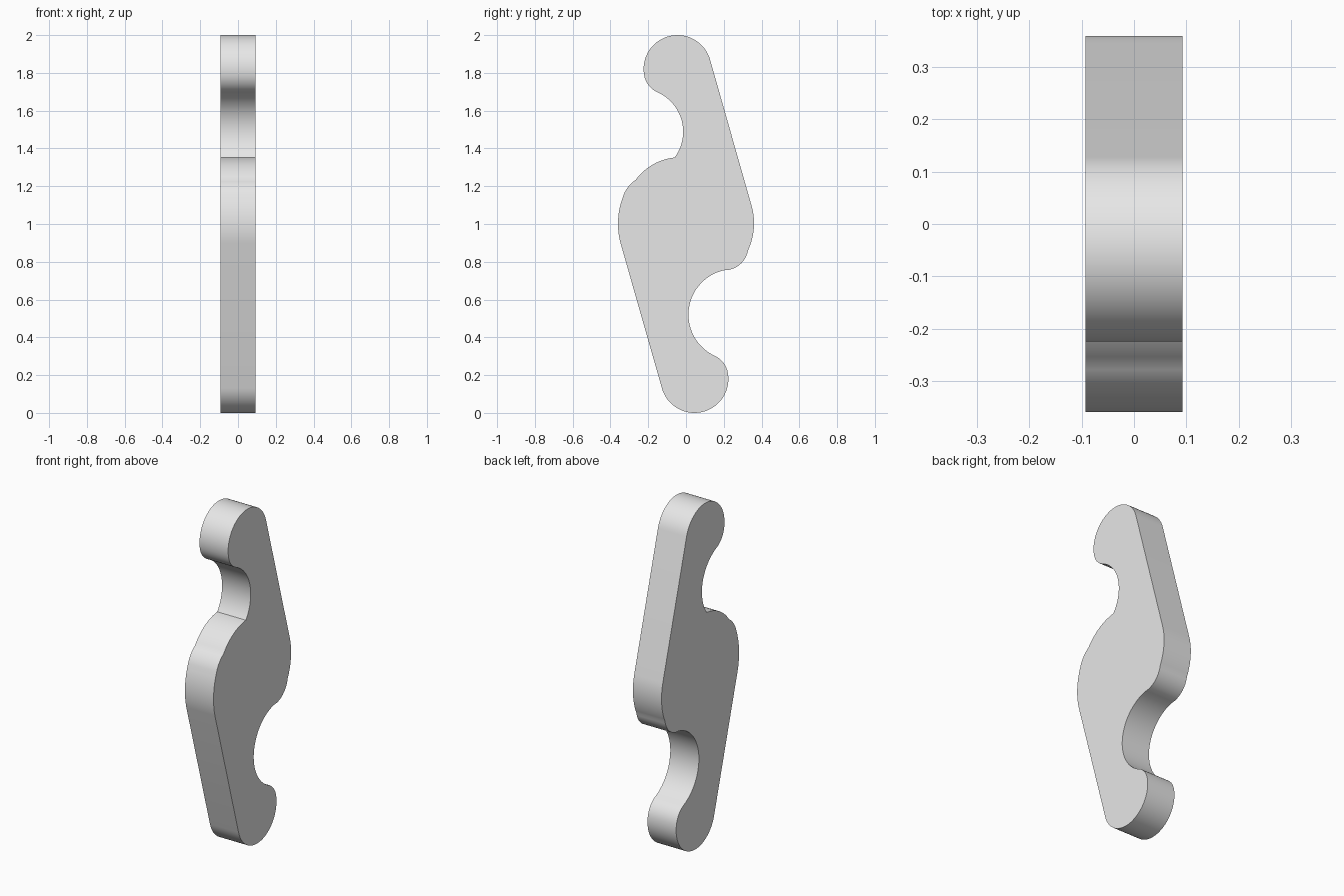
import bpy
import bmesh
import math
from mathutils import Vector

cube = bpy.data.objects.get("Cube")
if cube:
    bpy.data.objects.remove(cube, do_unlink=True)

HALF_WIDTH = 0.093


def arc(a, b, c, steps):
    """Points on the circle through a, b, c, running from a to c."""
    a, b, c = Vector(a), Vector(b), Vector(c)
    u, v = b - a, c - a
    d = 2 * (u.x * v.y - u.y * v.x)
    uu, vv = u.length_squared, v.length_squared
    centre = a + Vector((v.y * uu - u.y * vv, u.x * vv - v.x * uu)) / d
    r = (a - centre).length
    start = math.atan2(a.y - centre.y, a.x - centre.x)
    end = math.atan2(c.y - centre.y, c.x - centre.x)
    sweep = (end - start) % (2 * math.pi)
    if d < 0:
        sweep -= 2 * math.pi
    return [centre + r * Vector((math.cos(start + sweep * i / steps),
                                 math.sin(start + sweep * i / steps)))
            for i in range(steps + 1)]


# Side outline (y, z), counterclockwise; straight edges join separate arcs
segments = [
    # upper lobe and its hook
    ((0.128, 1.868), (-0.045, 2.0), (-0.222, 1.79), 32),
    ((-0.222, 1.79), (-0.197, 1.733), (-0.15, 1.697), 8),
    ((-0.15, 1.697), (-0.03, 1.57), (-0.06, 1.352), 24),
    # front shoulder
    ((-0.06, 1.352), (-0.17, 1.318), (-0.267, 1.233), 12),
    ((-0.267, 1.233), (-0.31, 1.192), (-0.335, 1.14), 8),
    ((-0.335, 1.14), (-0.36, 1.0), (-0.347, 0.90), 14),
    # lower lobe and its hook
    ((-0.128, 0.132), (0.045, 0.0), (0.222, 0.21), 32),
    ((0.222, 0.21), (0.197, 0.267), (0.15, 0.303), 8),
    ((0.15, 0.303), (0.013, 0.52), (0.2, 0.755), 28),
    # back of the hub
    ((0.2, 0.755), (0.285, 0.785), (0.328, 0.86), 12),
    ((0.328, 0.86), (0.36, 1.0), (0.347, 1.097), 14),
]
outline = []
for a, b, c, steps in segments:
    for p in arc(a, b, c, steps):
        if not outline or (p - outline[-1]).length > 1e-4:
            outline.append(p)

# Extrude the outline across the width
bm = bmesh.new()
face = bm.faces.new([bm.verts.new((-HALF_WIDTH, p.x, p.y)) for p in outline])
result = bmesh.ops.extrude_face_region(bm, geom=[face])
moved = [g for g in result["geom"] if isinstance(g, bmesh.types.BMVert)]
bmesh.ops.translate(bm, vec=(2 * HALF_WIDTH, 0, 0), verts=moved)
bmesh.ops.recalc_face_normals(bm, faces=bm.faces)
mesh = bpy.data.meshes.new("lever_plate")
bm.to_mesh(mesh)
bm.free()
lever = bpy.data.objects.new("lever_plate", mesh)
bpy.context.collection.objects.link(lever)

# Plain light grey
mat = bpy.data.materials.new("light_grey")
mat.use_nodes = True
grey = (0.8, 0.8, 0.8, 1.0)
mat.diffuse_color = grey
mat.node_tree.nodes["Principled BSDF"].inputs["Base Color"].default_value = grey
mesh.materials.append(mat)

# Smooth rim with sharp side edges
bpy.ops.object.select_all(action="DESELECT")
lever.select_set(True)
bpy.context.view_layer.objects.active = lever
bpy.ops.object.shade_smooth_by_angle(angle=math.radians(30))
